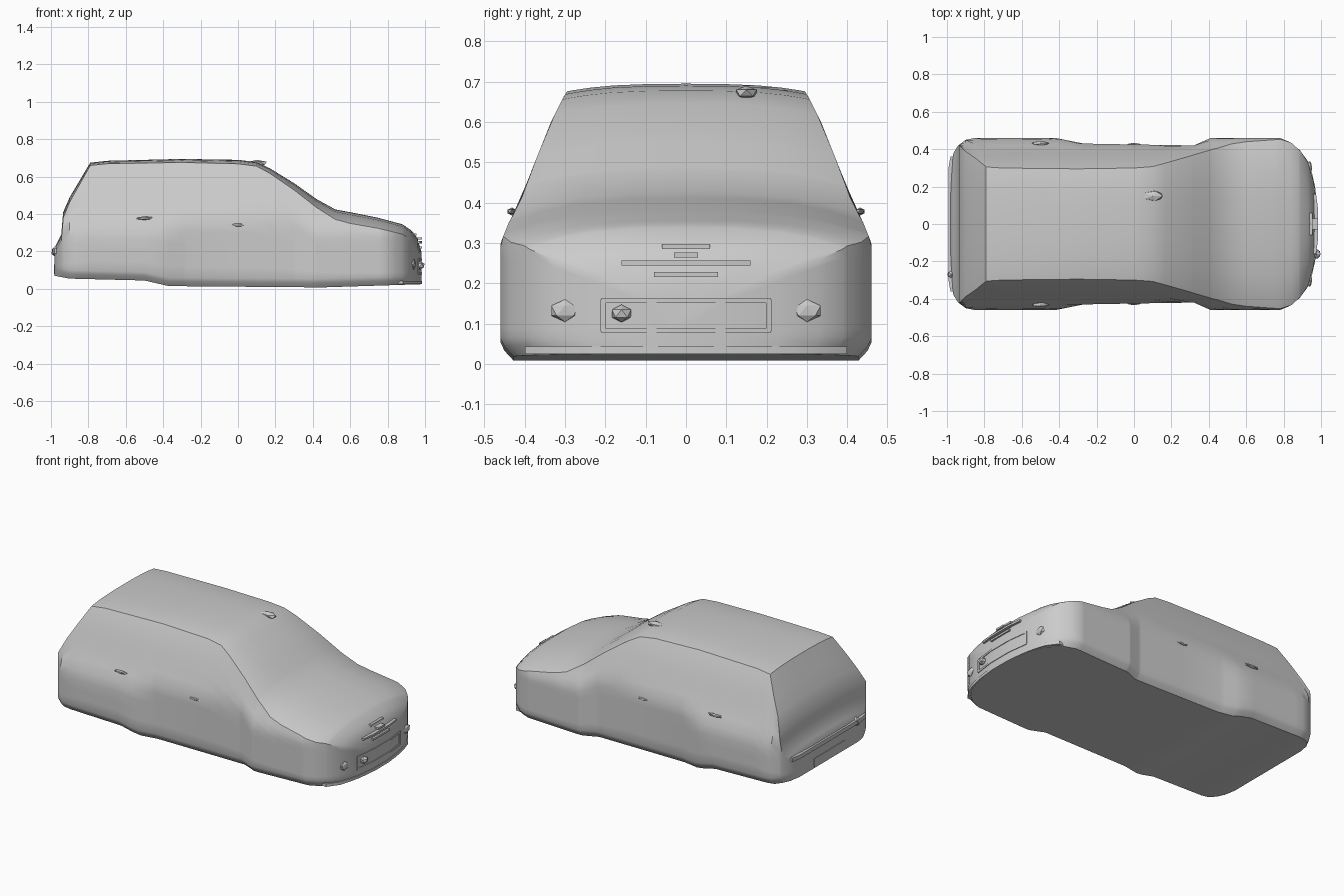
import bpy, bmesh, math
from mathutils import Vector

if "Cube" in bpy.data.objects:
    bpy.data.objects.remove(bpy.data.objects["Cube"], do_unlink=True)

paint = bpy.data.materials.new("plain grey")
paint.use_nodes = True
GREY = (0.6, 0.6, 0.6, 1)
paint.diffuse_color = GREY
paint.node_tree.nodes["Principled BSDF"].inputs["Base Color"].default_value = GREY

# Side, plan and cross-section curves of the body
ROOF = [(-.98, .22), (-.965, .25), (-.945, .29), (-.935, .41), (-.9, .49), (-.79, .675),
        (-.7, .685), (-.3, .695), (0, .69), (.1, .678), (.17, .645), (.3, .565), (.42, .48),
        (.52, .425), (.6, .41), (.75, .38), (.88, .345), (.93, .31), (.96, .27), (.98, .2)]
PLAN = [(-.98, .31), (-.965, .38), (-.94, .42), (-.9, .45), (-.85, .46), (-.42, .46),
        (-.27, .43), (0, .425), (.32, .42), (.41, .46), (.78, .46), (.84, .435),
        (.89, .39), (.93, .33), (.96, .23), (.98, .08)]
FLOOR = [(-.98, .07), (-.9, .055), (-.5, .045), (-.37, .015), (.45, .008), (.98, .025)]
SIDE = [(.3, .46), (.35, .44), (.4, .412), (.5, .375), (.6, .335), (.66, .305), (.7, .28)]
CROWN = [(-.94, .03), (-.79, .015), (.1, .022), (.42, .045), (.6, .06), (.98, .05)]


def curve(table, t):
    """Straight-line lookup in a table of pairs."""
    if t <= table[0][0]:
        return table[0][1]
    for (a, p), (b, q) in zip(table, table[1:]):
        if t <= b:
            return p + (q - p) * (t - a) / (b - a)
    return table[-1][1]


def make_object(name, bm, angle=35):
    bmesh.ops.recalc_face_normals(bm, faces=bm.faces)
    mesh = bpy.data.meshes.new(name)
    bm.to_mesh(mesh)
    bm.free()
    mesh.materials.append(paint)
    obj = bpy.data.objects.new(name, mesh)
    bpy.context.collection.objects.link(obj)
    bpy.ops.object.select_all(action='DESELECT')
    obj.select_set(True)
    bpy.context.view_layer.objects.active = obj
    bpy.ops.object.shade_smooth_by_angle(angle=math.radians(angle))
    return obj


def section(x):
    """Closed cross-section ring at one station."""
    top, low, wide = curve(ROOF, x), curve(FLOOR, x), curve(PLAN, x)
    shoulder = top - curve(CROWN, x)
    half = [(0, low), (wide * .5, low), (wide * .93, low), (wide * .98, low + .025)]
    steps = 10
    for i in range(steps + 1):
        z = low + .045 + (shoulder - low - .045) * i / steps
        half.append((min(wide, curve(SIDE, z)), z))
    edge = half[-1][0]
    for f in (.95, .8, .6, .3, 0):
        half.append((edge * f, shoulder + (top - shoulder) * (1 - f ** 3)))
    mirrored = [(-y, z) for y, z in half[-2:0:-1]]
    return [Vector((x, y, z)) for y, z in half + mirrored]


# Body shell lofted through every station of the curves
stations = sorted({x for table in (ROOF, PLAN, FLOOR) for x, _ in table})
bm = bmesh.new()
rings = [[bm.verts.new(p) for p in section(x)] for x in stations]
for a, b in zip(rings, rings[1:]):
    for i in range(len(a)):
        j = (i + 1) % len(a)
        bm.faces.new((a[i], a[j], b[j], b[i]))
bm.faces.new(rings[0])
bm.faces.new(rings[-1])
make_object("body_shell", bm, 30)


def nose(y):
    """Front surface position at a given side offset."""
    front = sorted((w, x) for x, w in PLAN if x > .77)
    return curve(front, abs(y))


def tail(y):
    return curve(sorted((w, x) for x, w in PLAN if x < -.84), abs(y))


def wrapped_strip(name, surface, y0, y1, z0, z1, out, depth=.03, count=12):
    """Bar that follows the curved front or rear."""
    bm = bmesh.new()
    rows = []
    for i in range(count + 1):
        y = y0 + (y1 - y0) * i / count
        x = surface(y)
        rows.append([bm.verts.new((x + dx, y, z)) for dx, z in
                     ((out, z0), (out, z1), (out - math.copysign(depth, out), z1),
                      (out - math.copysign(depth, out), z0))])
    for a, b in zip(rows, rows[1:]):
        for i in range(4):
            bm.faces.new((a[i], a[i - 1], b[i - 1], b[i]))
    bm.faces.new(rows[0])
    bm.faces.new(rows[-1])
    return make_object(name, bm)


def nub(name, centre, size):
    """Small faceted bump."""
    bm = bmesh.new()
    bmesh.ops.create_icosphere(bm, subdivisions=1, radius=1)
    bmesh.ops.scale(bm, vec=size, verts=bm.verts)
    bmesh.ops.translate(bm, vec=centre, verts=bm.verts)
    return make_object(name, bm, 10)


# Front plate frame, lower lip and grille bars
for label, z in (("lower", .082), ("upper", .157)):
    wrapped_strip("plate_frame_" + label, nose, -.21, .21, z - .006, z + .006, .004)
for label, y in (("right", -.205), ("left", .205)):
    wrapped_strip("plate_frame_" + label, nose, y - .007, y + .007, .08, .16, .004, count=1)
wrapped_strip("front_lip", nose, -.4, .4, .025, .043, .004)
for i, (w, z) in enumerate(((.08, .222), (.16, .25), (.03, .27))):
    wrapped_strip(f"grille_bar_{i + 1}", nose, -w, w, z - .006, z + .006, .004)
wrapped_strip("front_badge_bar", lambda y: .95, -.06, .06, .285, .297, .005, count=1)

# Fog lamps and towing cover
for label, y in (("right", -.3), ("left", .3)):
    nub("fog_lamp_" + label, (nose(y), y, .132), (.014, .04, .028))
nub("towing_cover", (.975, -.16, .125), (.025, .028, .022))

# Rear bumper ledge, plate and lamp
wrapped_strip("rear_bumper_ledge", tail, -.36, .36, .19, .215, -.012)
wrapped_strip("rear_plate", tail, -.15, .15, .08, .13, -.004)
nub("rear_lamp", (-.975, -.27, .2), (.025, .025, .03))

# Door handles and roof fin
for label, s in (("right", -1), ("left", 1)):
    nub("rear_handle_" + label, (-.5, s * .432, .378), (.05, .012, .01))
    nub("front_handle_" + label, (0, s * .422, .342), (.045, .012, .01))
nub("roof_fin", (.1, .15, .672), (.06, .03, .018))
